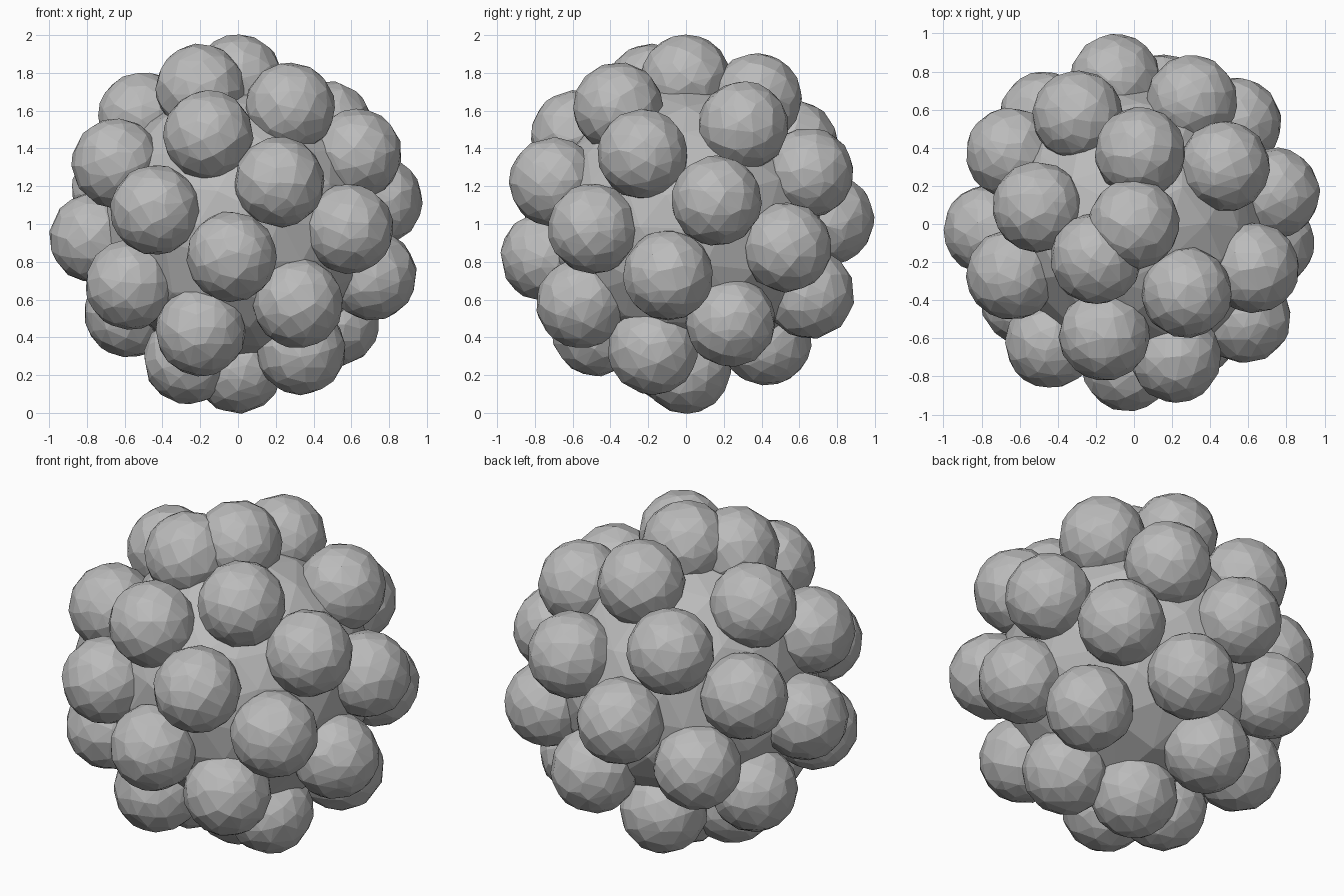
import bpy
import bmesh
import math
import random
from mathutils import Vector, Euler

random.seed(4)

default = bpy.data.objects.get("Cube")
if default:
    bpy.data.objects.remove(default, do_unlink=True)

COUNT = 32
ORBIT = 0.765
BALL_RADIUS = 0.238
CORE_RADIUS = 0.73
CENTRE = Vector((0, 0, 1))
GOLDEN = math.pi * (3 - math.sqrt(5))

# One plain grey for everything
grey = bpy.data.materials.new("grey")
grey.use_nodes = True
colour = (0.5, 0.5, 0.5, 1)
grey.diffuse_color = colour
grey.node_tree.nodes["Principled BSDF"].inputs["Base Color"].default_value = colour


def faceted_sphere(name, radius):
    """Flat-faced sphere mesh with slightly uneven triangles."""
    mesh = bpy.data.meshes.new(name)
    bm = bmesh.new()
    bmesh.ops.create_icosphere(bm, subdivisions=3, radius=radius)
    for v in bm.verts:
        nudge = Vector([random.uniform(-1, 1) for _ in range(3)])
        v.co = (v.co + nudge * radius * 0.04).normalized() * radius
    bm.to_mesh(mesh)
    bm.free()
    mesh.materials.append(grey)
    return mesh


def place(name, mesh, location, ratio):
    obj = bpy.data.objects.new(name, mesh)
    obj.location = location
    bpy.context.collection.objects.link(obj)
    thin = obj.modifiers.new("coarse_facets", "DECIMATE")
    thin.ratio = ratio
    return obj


# Central core
place("core", faceted_sphere("core", CORE_RADIUS), CENTRE, 0.8)

# Balls spread evenly along a golden-angle spiral from top to bottom
ball_mesh = faceted_sphere("ball", BALL_RADIUS)
for i in range(COUNT):
    height = 1 - 2 * i / (COUNT - 1)
    ring = math.sqrt(max(0, 1 - height * height))
    angle = -GOLDEN * i
    direction = Vector((ring * math.cos(angle), ring * math.sin(angle), height))
    ball = place(f"ball_{i + 1}", ball_mesh, CENTRE + direction * ORBIT, 0.6)
    ball.rotation_euler = Euler([random.uniform(0, math.tau) for _ in range(3)])
